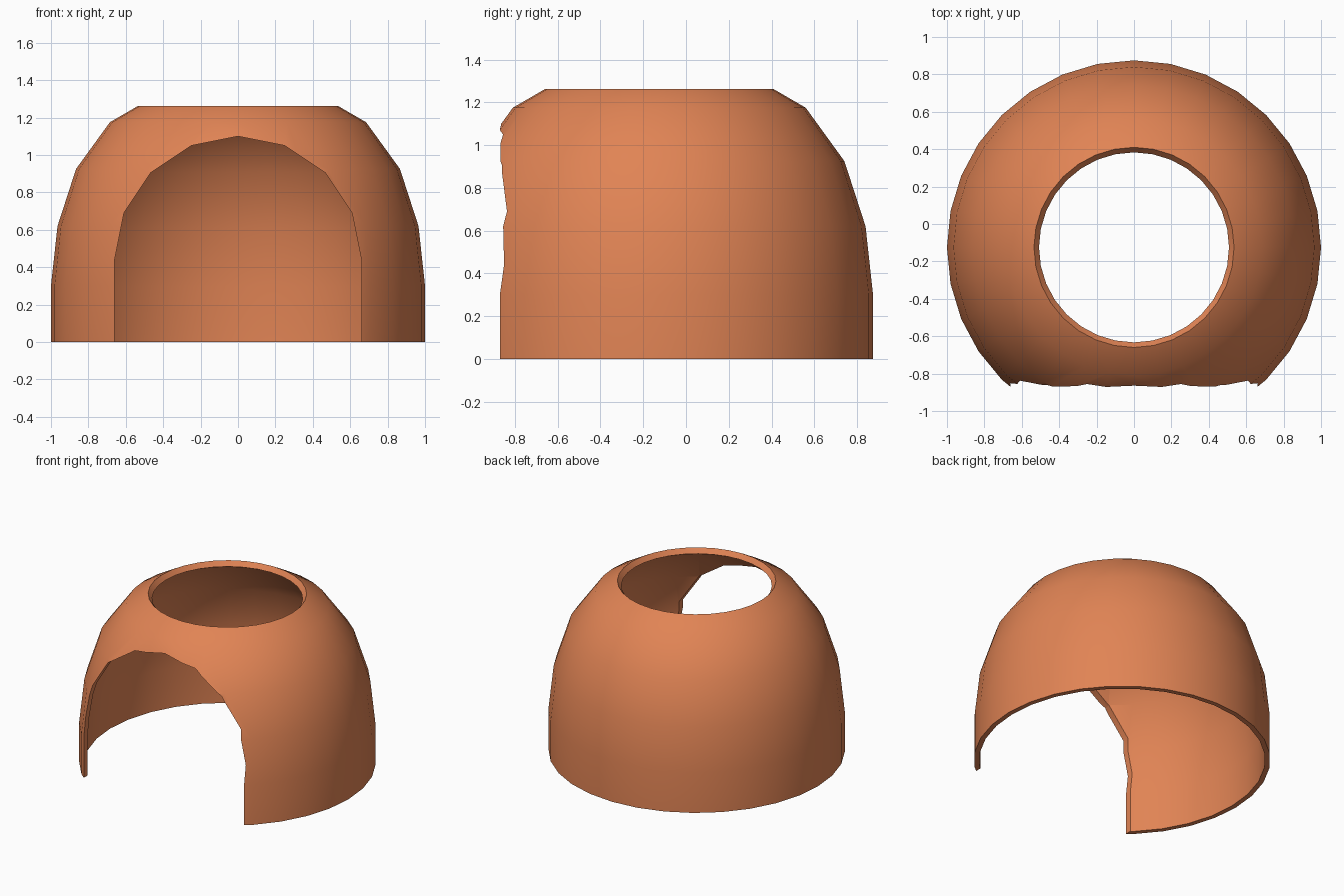
import bpy, bmesh, math

if "Cube" in bpy.data.objects:
    bpy.data.objects.remove(bpy.data.objects["Cube"])

SIDES = 32
AXIS_Y = -0.125

# Dome shell: closed wall profile (radius, z), outer side up then inner side down
profile = [(1, 0), (1, 0.3), (0.965, 0.62), (0.866, 0.925), (0.685, 1.175), (0.535, 1.262),
           (0.508, 1.227), (0.66, 1.145), (0.834, 0.908), (0.931, 0.612), (0.965, 0.298), (0.965, 0)]
bm = bmesh.new()
rings = []
for i in range(SIDES):
    a = 2 * math.pi * i / SIDES
    rings.append([bm.verts.new((r * math.cos(a), AXIS_Y + r * math.sin(a), z)) for r, z in profile])
n = len(profile)
for i in range(SIDES):
    p, q = rings[i], rings[(i + 1) % SIDES]
    for j in range(n):
        k = (j + 1) % n
        bm.faces.new((p[j], q[j], q[k], p[k]))
bmesh.ops.recalc_face_normals(bm, faces=bm.faces)
mesh = bpy.data.meshes.new("dome_shell")
bm.to_mesh(mesh)
bm.free()
dome = bpy.data.objects.new("dome_shell", mesh)
bpy.context.collection.objects.link(dome)

# Clay material
mat = bpy.data.materials.new("clay")
mat.diffuse_color = (0.75, 0.23, 0.09, 1)
mat.use_nodes = True
mat.node_tree.nodes["Principled BSDF"].inputs["Base Color"].default_value = mat.diffuse_color
mesh.materials.append(mat)

# Arched doorway cutter, pushed through the front wall
half = [(0.66, -0.2), (0.66, 0.44), (0.61, 0.69), (0.467, 0.905), (0.25, 1.05)]
arch = half + [(0, 1.1)] + [(-x, z) for x, z in reversed(half)]
bm = bmesh.new()
face = bm.faces.new([bm.verts.new((x, -1.5, z)) for x, z in arch])
ext = bmesh.ops.extrude_face_region(bm, geom=[face])
bmesh.ops.translate(bm, vec=(0, 1.3, 0),
                    verts=[v for v in ext["geom"] if isinstance(v, bmesh.types.BMVert)])
bmesh.ops.recalc_face_normals(bm, faces=bm.faces)
cut_mesh = bpy.data.meshes.new("doorway_cutter")
bm.to_mesh(cut_mesh)
bm.free()
cutter = bpy.data.objects.new("doorway_cutter", cut_mesh)
bpy.context.collection.objects.link(cutter)

# Cut the doorway, then remove the cutter
mod = dome.modifiers.new("doorway", "BOOLEAN")
mod.operation = "DIFFERENCE"
mod.solver = "EXACT"
mod.object = cutter
bpy.context.view_layer.objects.active = dome
dome.select_set(True)
bpy.ops.object.modifier_apply(modifier=mod.name)
bpy.data.objects.remove(cutter)

# Smooth walls with crisp rims
bpy.ops.object.shade_smooth_by_angle(angle=math.radians(40))
